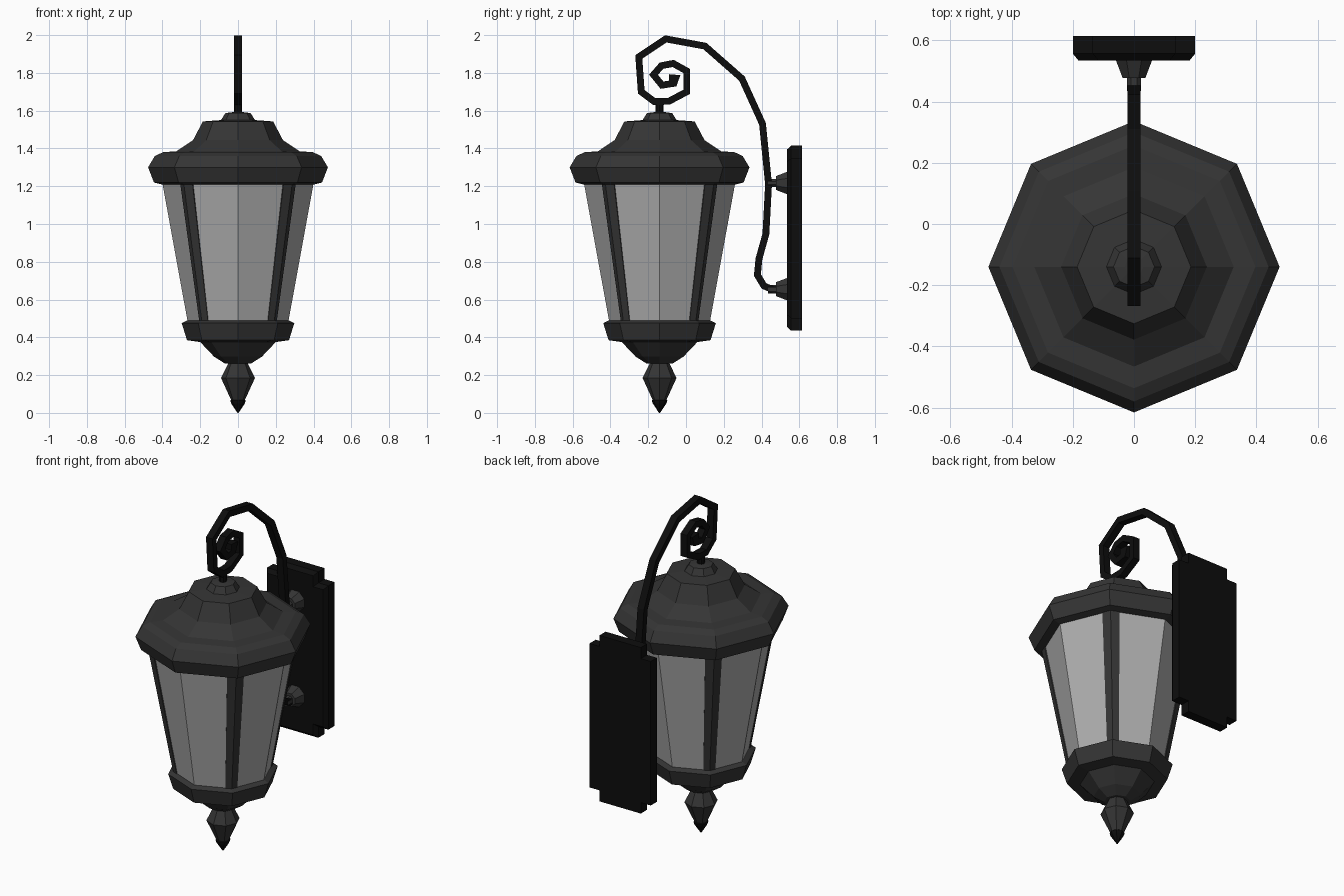
import bpy, bmesh, math
from mathutils import Vector

if "Cube" in bpy.data.objects:
    bpy.data.objects.remove(bpy.data.objects["Cube"])

CY = -0.14  # lantern axis


def material(name, rgba):
    m = bpy.data.materials.new(name)
    m.diffuse_color = rgba
    m.use_nodes = True
    m.node_tree.nodes["Principled BSDF"].inputs["Base Color"].default_value = m.diffuse_color
    return m


IRON = material("dark_iron", (0.035, 0.035, 0.035, 1))
BLACK = material("black_iron", (0.004, 0.004, 0.004, 1))
GLASS = material("frosted_glass", (0.42, 0.42, 0.42, 0.85))


def make(name, verts, faces, mat):
    me = bpy.data.meshes.new(name)
    me.from_pydata([tuple(v) for v in verts], [], faces)
    bm = bmesh.new()
    bm.from_mesh(me)
    bmesh.ops.remove_doubles(bm, verts=bm.verts, dist=1e-5)
    bmesh.ops.recalc_face_normals(bm, faces=bm.faces)
    bm.to_mesh(me)
    bm.free()
    me.materials.append(mat)
    ob = bpy.data.objects.new(name, me)
    bpy.context.collection.objects.link(ob)
    return ob


def loft(name, rings, mat, caps=True):
    """Skin a list of equally sized closed rings."""
    n = len(rings[0])
    verts = [v for r in rings for v in r]
    faces = [(i * n + j, i * n + (j + 1) % n, (i + 1) * n + (j + 1) % n, (i + 1) * n + j)
             for i in range(len(rings) - 1) for j in range(n)]
    if caps:
        faces += [tuple(range(n)), tuple(range(len(verts) - n, len(verts)))]
    return make(name, verts, faces, mat)


def corner(r, z, k):
    a = math.radians(45 * k)
    return Vector((r * math.cos(a), CY + r * math.sin(a), z))


def lathe(name, profile, mat, caps=True):
    return loft(name, [[corner(r, z, k) for k in range(8)] for r, z in profile], mat, caps)


# Octagonal roof with rim, dome and cap
lathe("roof", [(0.405, 1.21), (0.445, 1.22), (0.476, 1.30), (0.44, 1.36), (0.397, 1.38),
               (0.326, 1.385), (0.238, 1.444), (0.186, 1.543), (0.09, 1.55), (0.067, 1.587),
               (0.03, 1.592)], IRON)
lathe("roof_stem", [(0.021, 1.58), (0.021, 1.65)], BLACK)

# Base collar and bowl
lathe("base", [(0.272, 0.488), (0.298, 0.475), (0.27, 0.385), (0.2, 0.375),
               (0.127, 0.298), (0.07, 0.262)], IRON)

# Hanging finial and its point
lathe("finial", [(0.048, 0.27), (0.09, 0.185), (0.035, 0.065)], IRON)
lathe("finial_tip", [(0.03, 0.075), (0.041, 0.065), (0.036, 0.05), (0.003, 0.0)], BLACK)

# Glass panes
lathe("glass", [(0.266, 0.48), (0.400, 1.215)], GLASS, caps=False)

# Four bent corner posts on the diagonals
for i in range(4):
    k = 2 * i + 1
    rings = []
    for r, z, t in ((0.27, 0.48, 0.17), (0.406, 1.215, 0.16)):
        axis = Vector((0, CY, z))
        c = corner(r, z, k)
        outer = [c.lerp(corner(r, z, k - 1), t), c, c.lerp(corner(r, z, k + 1), t)]
        rings.append(outer + [axis + (p - axis) * 0.95 for p in reversed(outer)])
    loft(f"corner_post_{i + 1}", rings, IRON)

# Scroll arm: rectangular bar swept along a (y, z) path
path = [(0.50, 0.65), (0.465, 0.65), (0.413, 0.672), (0.378, 0.73), (0.386, 0.815),
        (0.423, 0.947), (0.437, 1.21), (0.405, 1.53), (0.296, 1.77), (0.10, 1.942),
        (-0.107, 1.98), (-0.25, 1.885), (-0.237, 1.70), (-0.168, 1.648), (-0.09, 1.65),
        (0.004, 1.70), (0.004, 1.81), (-0.068, 1.85), (-0.13, 1.838), (-0.172, 1.79),
        (-0.127, 1.735), (-0.063, 1.745), (-0.05, 1.775), (-0.09, 1.775)]
pts = [Vector(p) for p in path]
rings = []
for i, p in enumerate(pts):
    d0 = (p - pts[i - 1]).normalized() if i else (pts[1] - p).normalized()
    d1 = (pts[i + 1] - p).normalized() if i < len(pts) - 1 else d0
    t = (d0 + d1).normalized()
    h = 0.018 / max(t.dot(d0), 0.75)
    n = Vector((-t.y, t.x)) * h
    a, b = p + n, p - n
    rings.append([(-0.021, a.x, a.y), (0.021, a.x, a.y), (0.021, b.x, b.y), (-0.021, b.x, b.y)])
loft("scroll_arm", rings, BLACK)


# Flared mounts joining the arm to the wall plate
def along_y(r, y, z):
    return [(r * math.cos(math.pi * k / 4 + math.pi / 8), y,
             z + r * math.sin(math.pi * k / 4 + math.pi / 8)) for k in range(8)]


for name, z in (("upper_mount", 1.217), ("lower_mount", 0.655)):
    loft(name, [along_y(r, y, z) for r, y in
                ((0.024, 0.435), (0.024, 0.477), (0.04, 0.477), (0.066, 0.54))], IRON)


# Wall plate with notched corners and a chamfered front
def plate_ring(a, b, y, n=0.065):
    quarter = [(a, b - n), (a - n, b - n), (a - n, b)]
    loop = quarter + [(-x, z) for x, z in reversed(quarter)]
    loop += [(-x, -z) for x, z in loop]
    return [(x, y, 0.925 + z) for x, z in loop]


loft("wall_plate", [plate_ring(0.182, 0.47, 0.535), plate_ring(0.2, 0.49, 0.557),
                    plate_ring(0.2, 0.49, 0.615)], BLACK)
